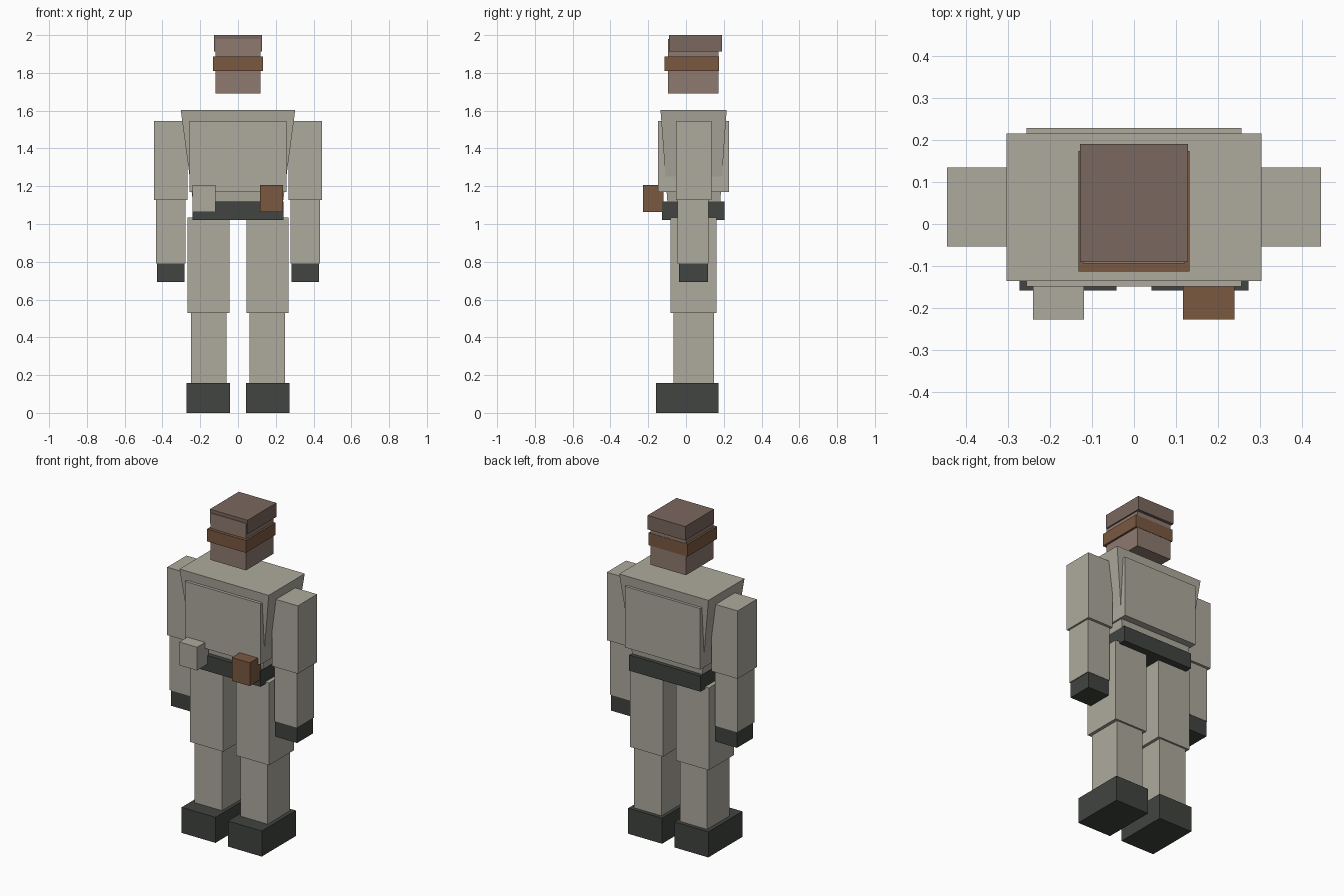
import bpy

if "Cube" in bpy.data.objects:
    bpy.data.objects.remove(bpy.data.objects["Cube"])


def material(name, rgb):
    m = bpy.data.materials.new(name)
    m.diffuse_color = (*rgb, 1)
    m.use_nodes = True
    m.node_tree.nodes["Principled BSDF"].inputs["Base Color"].default_value = m.diffuse_color
    return m


CLOTH = material("cloth", (0.42, 0.40, 0.34))
DARK = material("dark_leather", (0.053, 0.058, 0.051))
LEATHER = material("brown_leather", (0.195, 0.098, 0.051))
SKIN = material("skin", (0.27, 0.195, 0.162))
HAIR = material("hair", (0.195, 0.138, 0.112))


def block(name, x, y, z, mat, bottom=None):
    """Box from x, y, z ranges; 'bottom' gives other x, y ranges for the lower face."""
    bx, by = bottom or (x, y)
    low = [(bx[i], by[j], z[0]) for i, j in ((0, 0), (1, 0), (1, 1), (0, 1))]
    top = [(x[i], y[j], z[1]) for i, j in ((0, 0), (1, 0), (1, 1), (0, 1))]
    sides = [(i, (i + 1) % 4, (i + 1) % 4 + 4, i + 4) for i in range(4)]
    mesh = bpy.data.meshes.new(name)
    mesh.from_pydata(low + top, [], [(3, 2, 1, 0), (4, 5, 6, 7)] + sides)
    mesh.materials.append(mat)
    ob = bpy.data.objects.new(name, mesh)
    bpy.context.collection.objects.link(ob)
    return ob


def pair(name, x, y, z, mat):
    """The same block on the left and right side."""
    block(name + "_left", x, y, z, mat)
    block(name + "_right", (-x[1], -x[0]), y, z, mat)


# Head, hair cap and band
block("head", (-0.12, 0.12), (-0.094, 0.172), (1.692, 1.98), SKIN)
block("hair_cap", (-0.128, 0.128), (-0.09, 0.19), (1.914, 2.0), HAIR)
block("head_band", (-0.132, 0.132), (-0.113, 0.174), (1.81, 1.886), LEATHER)

# Tapered torso with vest and belt
block("torso", (-0.303, 0.303), (-0.135, 0.215), (1.07, 1.603), CLOTH,
      bottom=((-0.232, 0.232), (-0.095, 0.178)))
block("vest", (-0.256, 0.256), (-0.149, 0.228), (1.17, 1.545), CLOTH)
block("belt", (-0.242, 0.242), (-0.127, 0.205), (1.022, 1.118), DARK)

# Belt pouches
block("pouch_brown", (0.117, 0.239), (-0.227, -0.118), (1.064, 1.207), LEATHER)
block("pouch_cloth", (-0.24, -0.119), (-0.227, -0.118), (1.064, 1.207), CLOTH)

# Arms
pair("upper_arm", (0.267, 0.444), (-0.053, 0.134), (1.128, 1.545), CLOTH)
pair("forearm", (0.278, 0.433), (-0.044, 0.118), (0.79, 1.128), CLOTH)
pair("glove", (0.283, 0.428), (-0.038, 0.116), (0.693, 0.79), DARK)

# Legs
pair("thigh", (0.044, 0.268), (-0.081, 0.161), (0.53, 1.035), CLOTH)
pair("shin", (0.062, 0.248), (-0.066, 0.149), (0.157, 0.53), CLOTH)
pair("boot", (0.042, 0.272), (-0.158, 0.172), (0.0, 0.157), DARK)
